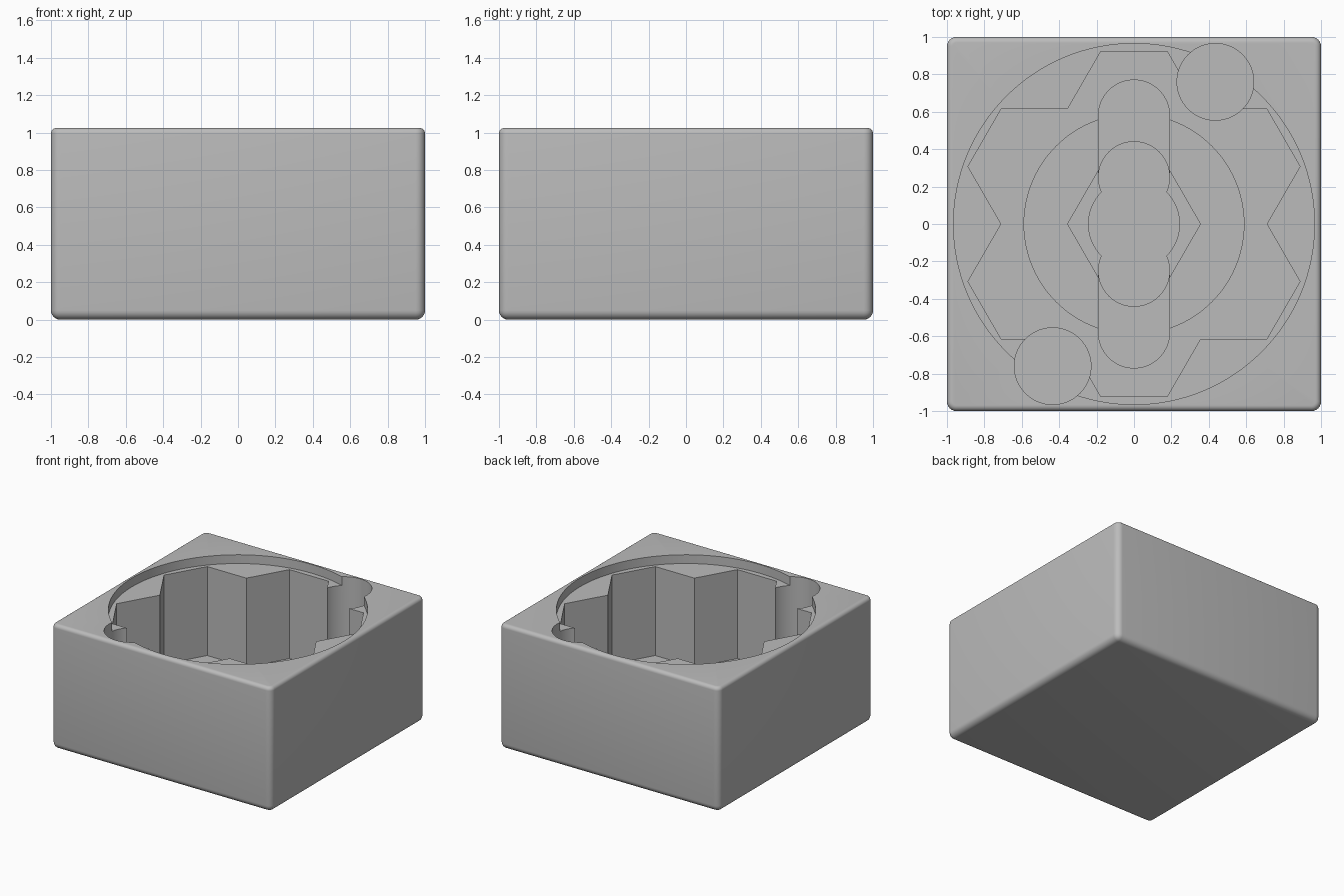
import bpy, bmesh
from math import cos, sin, pi, radians
from mathutils import Matrix

if "Cube" in bpy.data.objects:
    bpy.data.objects.remove(bpy.data.objects["Cube"])

HEIGHT = 1.025
LEDGE = 0.953
CELL = 0.355      # corner radius of one hexagonal cell

grey = bpy.data.materials.new("plain grey")
grey.use_nodes = True
colour = (0.5, 0.5, 0.5, 1)
grey.diffuse_color = colour
grey.node_tree.nodes["Principled BSDF"].inputs["Base Color"].default_value = colour


def make_object(name, bm):
    bmesh.ops.recalc_face_normals(bm, faces=bm.faces)
    mesh = bpy.data.meshes.new(name)
    bm.to_mesh(mesh)
    bm.free()
    mesh.materials.append(grey)
    obj = bpy.data.objects.new(name, mesh)
    bpy.context.collection.objects.link(obj)
    return obj


def polar(r, degrees, cx=0, cy=0):
    a = radians(degrees)
    return cx + r * cos(a), cy + r * sin(a)


def circle(r, cx=0, cy=0, n=96):
    return [polar(r, 360 * i / n, cx, cy) for i in range(n)]


def slot(r, y0, y1, n=32):
    """Upright slot with round ends centred at y0 and y1."""
    top = [polar(r, 180 * i / n, 0, y1) for i in range(n + 1)]
    bottom = [polar(r, 180 + 180 * i / n, 0, y0) for i in range(n + 1)]
    return top + bottom


def cell_ring():
    """Outer outline of a hexagonal cell with six neighbours."""
    points = []
    for k in range(6):
        a = 60 * k
        centre = polar(CELL * 3 ** 0.5, a + 30)
        points.append(polar(2 * CELL, a))
        points += [polar(CELL, a, *centre), polar(CELL, a + 60, *centre)]
    return points


# Rounded block: larger radius on sides and base, smaller one on the top rim
bm = bmesh.new()
bmesh.ops.create_cube(bm, size=1, matrix=Matrix.Translation((0, 0, HEIGHT / 2))
                      @ Matrix.Diagonal((2, 2, HEIGHT, 1)))


def is_top(edge):
    return all(v.co.z > HEIGHT - 0.001 for v in edge.verts)


for radius, top in ((0.05, False), (0.03, True)):
    edges = [e for e in bm.edges if is_top(e) == top]
    if top:
        edges = [e for e in edges if e.calc_face_angle(0) > 1]
    bmesh.ops.bevel(bm, geom=edges, offset=radius, segments=6, profile=0.5,
                    affect='EDGES', clamp_overlap=True)
block = make_object("storage_block", bm)

# Pockets: name, outline, floor height, from shallow to deep
pockets = [
    ("lid_recess", circle(0.965, n=128), LEDGE),
    ("cell_pocket", cell_ring(), 0.222),
    ("round_floor", circle(0.588), 0.19),
    ("centre_cell", [polar(CELL, 60 * i) for i in range(6)], 0.16),
    ("back_slot", slot(0.19, 0.25, 0.58), 0.13),
    ("front_slot", slot(0.19, -0.58, -0.25), 0.13),
    ("back_hole", circle(0.19, 0, 0.25), 0.1),
    ("front_hole", circle(0.19, 0, -0.25), 0.1),
    ("centre_hole", circle(0.243), 0.1),
    ("back_finger_hole", circle(0.205, 0.435, 0.76), 0.16),
    ("front_finger_hole", circle(0.205, -0.435, -0.76), 0.16),
]
for name, outline, floor in pockets:
    bm = bmesh.new()
    base = bm.faces.new([bm.verts.new((x, y, floor)) for x, y in outline])
    lifted = bmesh.ops.extrude_face_region(bm, geom=[base])["geom"]
    bmesh.ops.translate(bm, vec=(0, 0, 1.3 - floor),
                        verts=[g for g in lifted if isinstance(g, bmesh.types.BMVert)])
    cutter = make_object(name + "_cutter", bm)
    cutter.hide_render = True
    cut = block.modifiers.new(name, 'BOOLEAN')
    cut.operation = 'DIFFERENCE'
    cut.solver = 'EXACT'
    cut.object = cutter
    # Bake each cut, then drop its cutter
    depsgraph = bpy.context.evaluated_depsgraph_get()
    baked = bpy.data.meshes.new_from_object(block.evaluated_get(depsgraph))
    block.modifiers.clear()
    block.data = baked
    bpy.data.objects.remove(cutter)

block.data.materials.clear()
block.data.materials.append(grey)
for face in block.data.polygons:
    face.material_index = 0

bpy.ops.object.select_all(action='DESELECT')
block.select_set(True)
bpy.context.view_layer.objects.active = block
bpy.ops.object.shade_smooth_by_angle(angle=radians(30))
